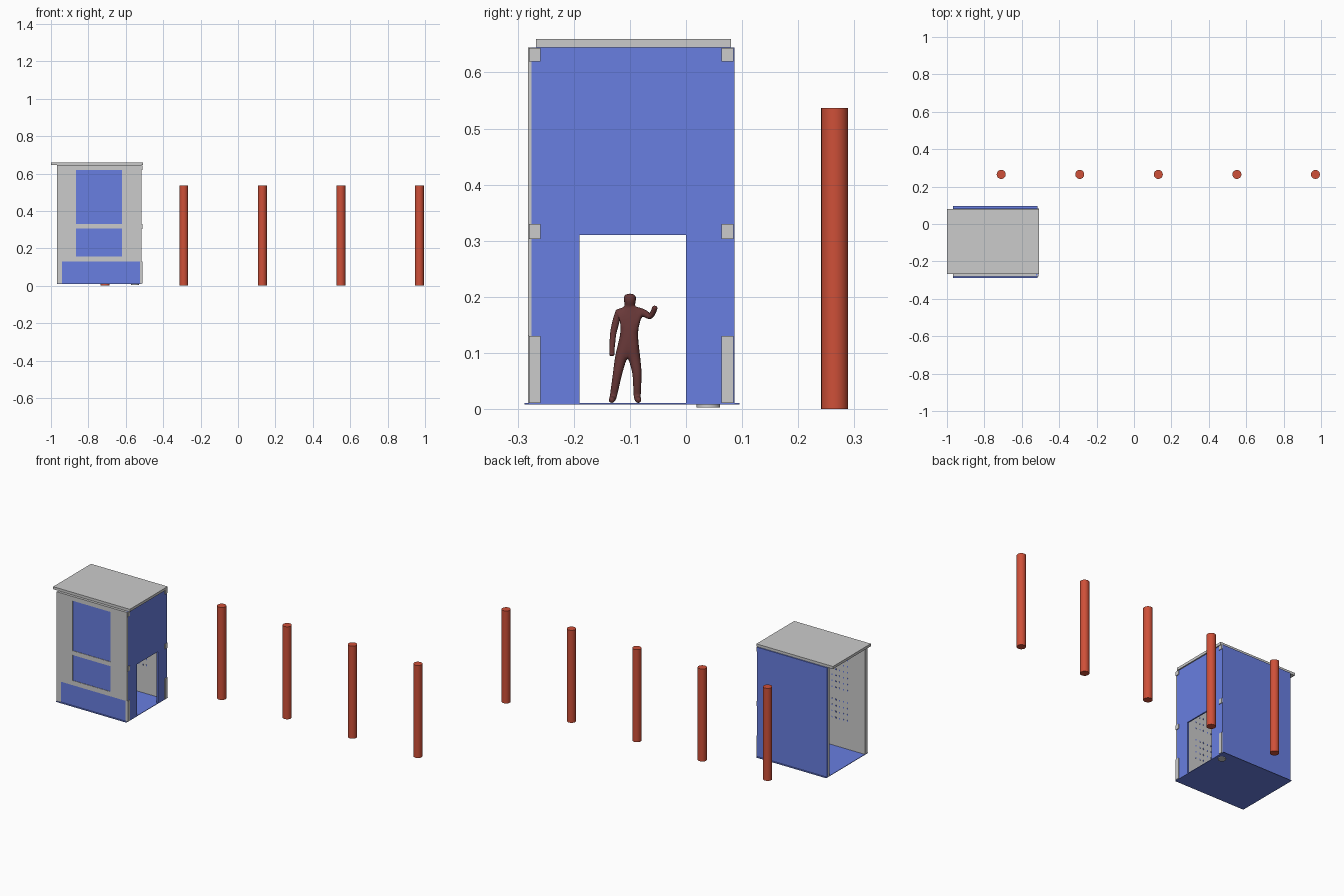
import bpy, bmesh
from mathutils import Matrix, Vector

if "Cube" in bpy.data.objects:
    bpy.data.objects.remove(bpy.data.objects["Cube"])


def material(name, rgb):
    m = bpy.data.materials.new(name)
    m.diffuse_color = (*rgb, 1)
    m.use_nodes = True
    m.node_tree.nodes["Principled BSDF"].inputs["Base Color"].default_value = m.diffuse_color
    return m


BLUE = material("blue", (0.14, 0.21, 0.75))
RED = material("red", (0.62, 0.08, 0.04))
BROWN = material("brown", (0.14, 0.04, 0.04))


def finish(name, bm, mat=None):
    me = bpy.data.meshes.new(name)
    bm.to_mesh(me)
    bm.free()
    ob = bpy.data.objects.new(name, me)
    bpy.context.collection.objects.link(ob)
    if mat:
        me.materials.append(mat)
    return ob


def boxes(name, items, mat=None):
    """Each item is (x0, x1, y0, y1, z0, z1)."""
    bm = bmesh.new()
    for x0, x1, y0, y1, z0, z1 in items:
        m = Matrix.Translation(((x0 + x1) / 2, (y0 + y1) / 2, (z0 + z1) / 2))
        m = m @ Matrix.Diagonal((x1 - x0, y1 - y0, z1 - z0, 1))
        bmesh.ops.create_cube(bm, size=1, matrix=m)
    return finish(name, bm, mat)


def cylinder(name, x, y, r, z0, z1, mat=None):
    bm = bmesh.new()
    bmesh.ops.create_cone(bm, cap_ends=True, segments=32, radius1=r, radius2=r, depth=z1 - z0,
                          matrix=Matrix.Translation((x, y, (z0 + z1) / 2)))
    ob = finish(name, bm, mat)
    bpy.context.view_layer.objects.active = ob
    ob.select_set(True)
    bpy.ops.object.shade_smooth_by_angle()
    ob.select_set(False)


# Row of round columns behind the booth
for i in range(5):
    cylinder(f"column_{i + 1}", -0.71 + 0.42 * i, 0.265, 0.024, 0, 0.537, RED)

# Booth floor and its foot disc
L, R = -0.967, -0.515
boxes("floor", [(L, R, -0.288, 0.095, 0.008, 0.011)], BLUE)
cylinder("foot_disc", -0.55, 0.04, 0.021, 0.003, 0.008)

# Front wall: backing, raised frame strips and blue infill panels
boxes("front_wall", [(L, R - 0.008, -0.275, -0.26, 0.011, 0.645)])
F = (-0.282, -0.275)
boxes("front_frame", [
    (L, -0.94, *F, 0.011, 0.13),
    (L, -0.865, *F, 0.13, 0.645), (-0.62, R, *F, 0.13, 0.645),
    (-0.865, -0.62, *F, 0.13, 0.157), (-0.865, -0.62, *F, 0.305, 0.33),
    (-0.865, -0.62, *F, 0.62, 0.645)])
P = (-0.2795, -0.275)
boxes("front_panels", [
    (-0.94, R, *P, 0.011, 0.13),
    (-0.865, -0.62, *P, 0.157, 0.305), (-0.865, -0.62, *P, 0.33, 0.62)], BLUE)

# Back wall: grey lining with blue outer sheet
boxes("back_lining", [(L, R - 0.008, 0.063, 0.08, 0.011, 0.645)])
boxes("back_sheet", [(L, R, 0.08, 0.086, 0.011, 0.645)], BLUE)

# Right wall with a doorway, cut from one outline
outline = [(-0.275, 0.011), (-0.19, 0.011), (-0.19, 0.31), (0, 0.31), (0, 0.011),
           (0.08, 0.011), (0.08, 0.645), (-0.275, 0.645)]
bm = bmesh.new()
face = bm.faces.new([bm.verts.new((R - 0.008, y, z)) for y, z in outline])
ext = bmesh.ops.extrude_face_region(bm, geom=[face])
bmesh.ops.translate(bm, vec=(0.008, 0, 0),
                    verts=[v for v in ext["geom"] if isinstance(v, bmesh.types.BMVert)])
bmesh.ops.recalc_face_normals(bm, faces=bm.faces)
finish("door_wall", bm, BLUE)

# Grey tabs of the front and back walls showing through the right wall
boxes("wall_tabs", [(R - 0.01, R + 0.004, y0, y1, z0, z1)
                    for y0, y1 in ((-0.28, -0.259), (0.063, 0.085))
                    for z0, z1 in ((0.011, 0.13), (0.303, 0.33), (0.62, 0.644))])

# Grid of small studs on the inside of the front and back walls
rows = [0.175 + 0.035 * i for i in range(4)] + [0.35 + 0.035 * i for i in range(8)]
boxes("wall_studs", [(x - 0.003, x + 0.003, y - 0.001, y + 0.001, z - 0.004, z + 0.004)
                     for y in (-0.26, 0.063) for z in rows
                     for x in [-0.855 + 0.025 * i for i in range(10)]], BLUE)

# Roof slab with overhang on the left
boxes("roof", [(-1, -0.508, -0.267, 0.08, 0.645, 0.66)])

# Standing figure: skinned stick skeleton, facing the doorway (y, z, radius, parent, x offset)
joints = [
    (-0.103, 0.112, 0.014, None, 0),      # pelvis
    (-0.101, 0.138, 0.013, 0, 0),         # waist
    (-0.100, 0.165, 0.016, 1, 0),         # chest
    (-0.100, 0.183, 0.007, 2, 0),         # neck
    (-0.100, 0.192, 0.011, 3, 0.002),     # head
    (-0.100, 0.207, 0.011, 4, 0.002),     # crown
    (-0.121, 0.172, 0.007, 2, 0),         # lowered arm
    (-0.130, 0.135, 0.0055, 6, 0),
    (-0.132, 0.106, 0.0045, 7, 0.006),
    (-0.132, 0.094, 0.0045, 8, 0.008),
    (-0.079, 0.174, 0.007, 2, 0),         # raised arm
    (-0.063, 0.164, 0.0055, 10, 0.004),
    (-0.056, 0.178, 0.0045, 11, 0.014),
    (-0.055, 0.184, 0.005, 12, 0.017),
    (-0.115, 0.098, 0.011, 0, 0),         # first leg
    (-0.122, 0.064, 0.008, 14, 0.003),
    (-0.130, 0.020, 0.006, 15, -0.003),
    (-0.133, 0.015, 0.005, 16, 0.018),
    (-0.093, 0.098, 0.011, 0, 0),         # second leg
    (-0.087, 0.064, 0.008, 18, 0.003),
    (-0.087, 0.020, 0.006, 19, -0.003),
    (-0.084, 0.015, 0.005, 20, 0.018),
]
me = bpy.data.meshes.new("figure")
me.from_pydata([(-0.74 + j[4], j[0], j[1]) for j in joints],
               [(j[3], i) for i, j in enumerate(joints) if j[3] is not None], [])
figure = bpy.data.objects.new("figure", me)
bpy.context.collection.objects.link(figure)
me.materials.append(BROWN)
skin = figure.modifiers.new("Skin", 'SKIN')
skin.use_smooth_shade = True
for i, j in enumerate(joints):
    sv = me.skin_vertices[0].data[i]
    sv.radius = (j[2] * 1.1, j[2] * 1.1)
    sv.use_root = i == 0
sub = figure.modifiers.new("Smooth", 'SUBSURF')
sub.levels = sub.render_levels = 2
